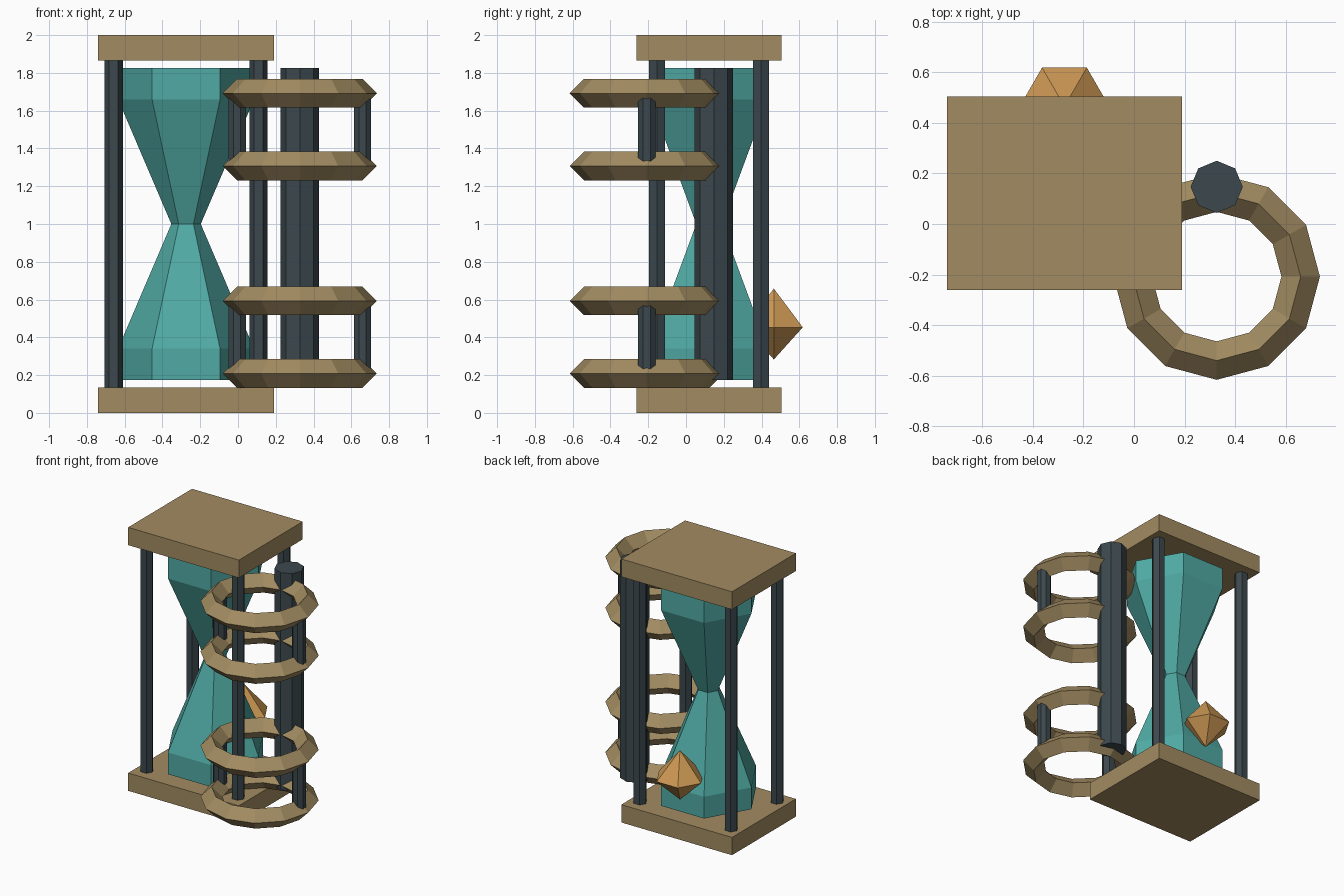
import bpy, bmesh
from math import sin, cos, pi

if "Cube" in bpy.data.objects:
    bpy.data.objects.remove(bpy.data.objects["Cube"])


def material(name, rgb):
    m = bpy.data.materials.new(name)
    m.diffuse_color = (*rgb, 1)
    m.use_nodes = True
    m.node_tree.nodes["Principled BSDF"].inputs["Base Color"].default_value = m.diffuse_color
    return m


TAN = material("tan_wood", (0.36, 0.26, 0.12))
SLATE = material("dark_slate", (0.045, 0.065, 0.075))
TEAL = material("teal_glass", (0.08, 0.40, 0.37))
AMBER = material("amber", (0.62, 0.32, 0.09))


def finish(name, bm, loc, mat):
    bmesh.ops.recalc_face_normals(bm, faces=bm.faces)
    mesh = bpy.data.meshes.new(name)
    bm.to_mesh(mesh)
    bm.free()
    mesh.materials.append(mat)
    ob = bpy.data.objects.new(name, mesh)
    ob.location = loc
    bpy.context.collection.objects.link(ob)
    return ob


def lathe(name, profile, sides, loc, mat, closed=False, turn=0.0):
    """Spin a (radius, z) profile into a faceted solid; closed makes a ring."""
    bm = bmesh.new()
    rows = []
    for r, z in profile:
        if r == 0:
            rows.append([bm.verts.new((0, 0, z))] * sides)
        else:
            rows.append([bm.verts.new((r * cos(turn + 2 * pi * i / sides),
                                       r * sin(turn + 2 * pi * i / sides), z))
                         for i in range(sides)])
    pairs = list(zip(rows, rows[1:]))
    if closed:
        pairs.append((rows[-1], rows[0]))
    for a, b in pairs:
        for i in range(sides):
            j = (i + 1) % sides
            bm.faces.new(dict.fromkeys((a[i], a[j], b[j], b[i])))
    if not closed:
        for (r, z), row in ((profile[0], rows[0]), (profile[-1], rows[-1])):
            if r > 0:
                bm.faces.new(row)
    return finish(name, bm, loc, mat)


def box(name, size, loc, mat):
    bm = bmesh.new()
    bmesh.ops.create_cube(bm, size=1)
    bmesh.ops.scale(bm, vec=size, verts=bm.verts)
    return finish(name, bm, loc, mat)


# Hourglass frame: two plates and four hexagonal posts
CX, CY = -0.275, 0.122
for name, z in (("base_plate", 0.0675), ("top_plate", 1.9325)):
    box(name, (0.93, 0.766, 0.135), (CX, CY, z), TAN)
for sx, side in ((-1, "left"), (1, "right")):
    for sy, end in ((-1, "front"), (1, "back")):
        lathe(f"post_{end}_{side}", [(0.048, 0.13), (0.048, 1.87)], 6,
              (CX + sx * 0.383, CY + sy * 0.275, 0), SLATE)

# Six-sided glass with a narrow neck
lathe("glass", [(0.36, 0.175), (0.36, 0.34), (0.078, 1.0),
                (0.36, 1.66), (0.36, 1.825)], 6, (CX, CY, 0), TEAL)

# Gem at the back
lathe("gem", [(0, 0.283), (0.177, 0.453), (0, 0.658)], 6, (CX, 0.465, 0), AMBER)

# Octagonal pillar carrying the rings
RX, RY, R, T = 0.327, -0.208, 0.332, 0.076
lathe("pillar", [(0.103, 0.175), (0.103, 1.825)], 8, (RX, 0.147, 0), SLATE)

# Two pairs of diamond-section rings, each pair joined by two rungs
for pair, low, high in (("lower", 0.208, 0.593), ("upper", 1.307, 1.692)):
    for level, z in (("bottom", low), ("top", high)):
        lathe(f"{pair}_{level}_ring", [(R + T, 0), (R, T), (R - T, 0), (R, -T)],
              12, (RX, RY, z), TAN, closed=True)
    for sx, side in ((-1, "left"), (1, "right")):
        lathe(f"{pair}_rung_{side}", [(0.05, low), (0.05, high)], 8,
              (RX + sx * R, RY, 0), SLATE, turn=pi / 8)
